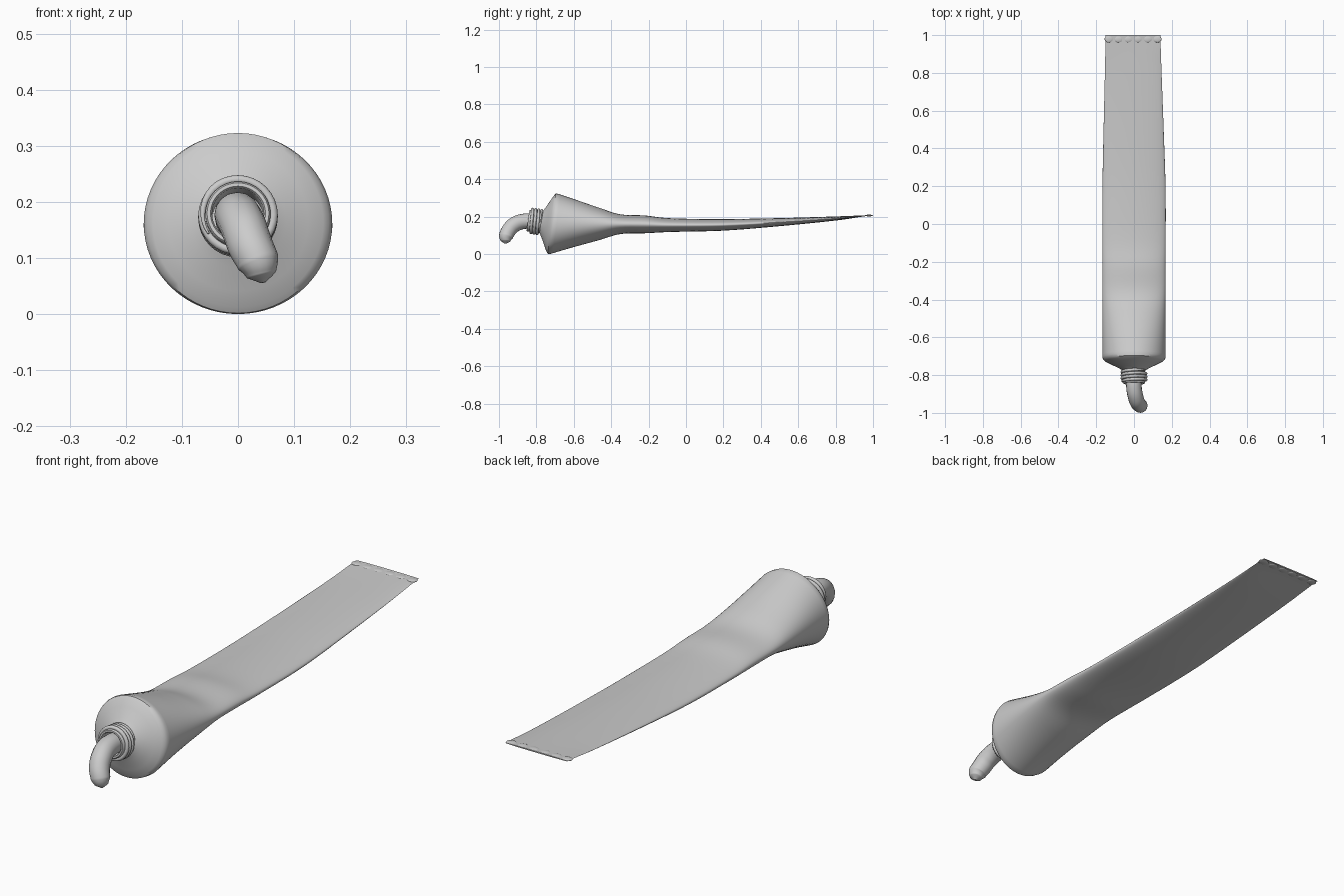
import bpy, bmesh, math
from mathutils import Vector

if "Cube" in bpy.data.objects:
    bpy.data.objects.remove(bpy.data.objects["Cube"])

N = 64
TILT = 0.135                      # the cap end points slightly upwards
C = Vector((0, -0.71, 0.161))     # centre of the shoulder rim
AXIS = Vector((0, -math.cos(TILT), math.sin(TILT)))
UP = Vector((0, math.sin(TILT), math.cos(TILT)))


def smooth(obj, angle=40):
    bpy.ops.object.select_all(action='DESELECT')
    obj.select_set(True)
    bpy.context.view_layer.objects.active = obj
    bpy.ops.object.shade_smooth_by_angle(angle=math.radians(angle))


def loft(name, rings):
    """Skin a list of vertex rings and close both ends."""
    bm = bmesh.new()
    loops = [[bm.verts.new(p) for p in r] for r in rings]
    for a, b in zip(loops, loops[1:]):
        for i in range(N):
            j = (i + 1) % N
            bm.faces.new((a[i], a[j], b[j], b[i]))
    bm.faces.new(loops[0])
    bm.faces.new(loops[-1])
    bmesh.ops.recalc_face_normals(bm, faces=bm.faces)
    me = bpy.data.meshes.new(name)
    bm.to_mesh(me)
    bm.free()
    obj = bpy.data.objects.new(name, me)
    bpy.context.collection.objects.link(obj)
    smooth(obj)


def cap_ring(d, r):
    return [C + AXIS * d + Vector((r * math.cos(t), 0, 0)) + UP * r * math.sin(t)
            for t in (2 * math.pi * i / N for i in range(N))]


def body_ring(y, cx, rx, z0, z1, tilt):
    zc, rz = (z0 + z1) / 2, (z1 - z0) / 2
    return [Vector((cx + rx * math.cos(t), y + tilt * rz * math.sin(t), zc + rz * math.sin(t)))
            for t in (2 * math.pi * i / N for i in range(N))]


def tube(name, pts, depth, kind):
    """Round tube along points (x, y, z, radius factor), turned into a mesh."""
    cu = bpy.data.curves.new(name, 'CURVE')
    cu.dimensions = '3D'
    cu.bevel_depth, cu.bevel_resolution = depth, 6
    cu.use_fill_caps = True
    sp = cu.splines.new(kind)
    knots = sp.bezier_points if kind == 'BEZIER' else sp.points
    knots.add(len(pts) - 1)
    for k, (x, y, z, r) in zip(knots, pts):
        k.co = (x, y, z) if kind == 'BEZIER' else (x, y, z, 1)
        k.radius = r
        if kind == 'BEZIER':
            k.handle_left_type = k.handle_right_type = 'AUTO'
    obj = bpy.data.objects.new(name, cu)
    bpy.context.collection.objects.link(obj)
    bpy.ops.object.select_all(action='DESELECT')
    obj.select_set(True)
    bpy.context.view_layer.objects.active = obj
    bpy.ops.object.convert(target='MESH')
    smooth(bpy.context.object, 60)


# Squeezed tube: y, centre x, half width, bottom z, top z, rim tilt
keys = [
    (-0.705, 0, 0.168, 0.000, 0.322, 0.135),
    (-0.60, 0, 0.168, 0.034, 0.290, 0.09),
    (-0.46, 0, 0.168, 0.075, 0.245, 0.03),
    (-0.35, 0, 0.168, 0.107, 0.212, 0),
    (-0.22, 0, 0.168, 0.111, 0.206, 0),
    (-0.08, 0, 0.168, 0.118, 0.191, 0),
    (0.20, 0, 0.167, 0.125, 0.187, 0),
    (0.50, -0.002, 0.159, 0.149, 0.192, 0),
    (0.80, -0.004, 0.150, 0.179, 0.201, 0),
    (0.95, -0.005, 0.146, 0.201, 0.207, 0),
    (1.00, -0.005, 0.145, 0.205, 0.210, 0),
]


def catmull(a, b, c, d, t):
    return [0.5 * (2 * q + (r - p) * t + (2 * p - 5 * q + 4 * r - s) * t * t
                   + (3 * q - p - 3 * r + s) * t ** 3) for p, q, r, s in zip(a, b, c, d)]


body = []
for i in range(len(keys) - 1):
    quad = [keys[min(max(i + o, 0), len(keys) - 1)] for o in (-1, 0, 1, 2)]
    body += [body_ring(*catmull(*quad, k / 5)) for k in range(5)]
body.append(body_ring(*keys[-1]))

# Shoulder, neck and hollow mouth: distance along axis, radius
cap = [(0.06, 0.046), (0.132, 0.046), (0.136, 0.049), (0.136, 0.055), (0.132, 0.058),
       (0.066, 0.058), (0.062, 0.064), (0.050, 0.085), (0.030, 0.125),
       (0.016, 0.152), (0.008, 0.162)]
loft("tube_body", [cap_ring(d, r) for d, r in cap] + body)

# Screw thread wound around the neck
helix = []
turns, steps = 3.6, 32
for i in range(int(turns * steps) + 1):
    a = 2 * math.pi * i / steps
    f = i / (turns * steps)
    p = C + AXIS * (0.066 + 0.060 * f) + Vector((0.063 * math.cos(a), 0, 0)) + UP * 0.063 * math.sin(a)
    helix.append((*p, min(1, 0.2 + 12 * f, 0.2 + 12 * (1 - f))))
tube("neck_thread", helix, 0.008, 'POLY')

# Squeezed-out paste drooping from the mouth
tube("paste", [
    (0, -0.78, 0.170, 1.0), (0, -0.865, 0.175, 1.0), (0.010, -0.92, 0.155, 1.0),
    (0.022, -0.950, 0.122, 0.98), (0.036, -0.963, 0.092, 0.92),
    (0.042, -0.965, 0.070, 0.65), (0.045, -0.966, 0.056, 0.12)], 0.041, 'BEZIER')

# Pressed bumps along the flat sealed end
for i in range(6):
    x = -0.005 + (i - 2.5) * 0.0515
    bpy.ops.mesh.primitive_uv_sphere_add(segments=20, ring_count=10, radius=1,
                                         location=(x, 0.979, 0.206))
    bump = bpy.context.object
    bump.name = f"seal_bump_{i + 1}"
    bump.scale = (0.022, 0.018, 0.005)
    smooth(bump)
